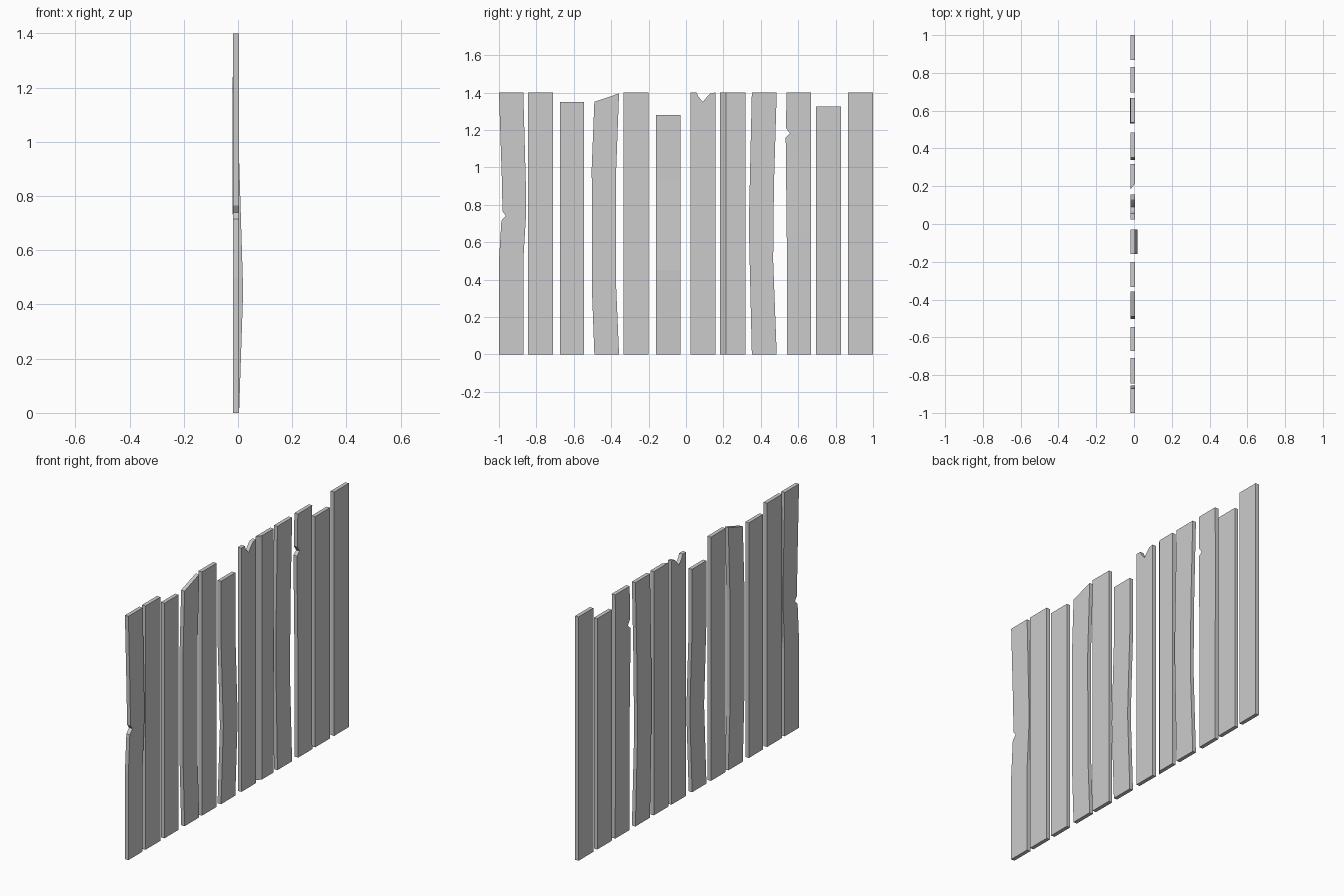
import bpy, bmesh

if "Cube" in bpy.data.objects:
    bpy.data.objects.remove(bpy.data.objects["Cube"])

X_BACK, X_FRONT = -0.018, 0.004


def interp(points, z):
    # piecewise linear x offset along the height
    for (z0, a), (z1, b) in zip(points, points[1:]):
        if z0 <= z <= z1 + 1e-6:
            return a + (b - a) * (z - z0) / (z1 - z0)
    return points[-1][1]


def plank(name, outline, bend=None, slant=0.0):
    # outline in (y, z), extruded through the board thickness
    bm = bmesh.new()
    face = bm.faces.new([bm.verts.new((X_BACK, y, z)) for y, z in outline])
    ext = bmesh.ops.extrude_face_region(bm, geom=[face])
    front = [v for v in ext["geom"] if isinstance(v, bmesh.types.BMVert)]
    y_min = min(y for y, z in outline)
    for v in front:
        v.co.x = X_FRONT
        if slant and v.co.y < y_min + 0.01:
            v.co.y += slant
    if bend:
        for z, _ in bend[1:-1]:
            bmesh.ops.bisect_plane(bm, geom=bm.verts[:] + bm.edges[:] + bm.faces[:],
                                   plane_co=(0, 0, z), plane_no=(0, 0, 1))
        for v in bm.verts:
            v.co.x += interp(bend, v.co.z)
    bmesh.ops.recalc_face_normals(bm, faces=bm.faces[:])
    mesh = bpy.data.meshes.new(name)
    bm.to_mesh(mesh)
    bm.free()
    obj = bpy.data.objects.new(name, mesh)
    bpy.context.collection.objects.link(obj)


def rect(a, b, h):
    return [(a, 0), (b, 0), (b, h), (a, h)]


# straight boards
for i, (a, b, h) in enumerate([(-0.845, -0.71, 1.4), (-0.673, -0.545, 1.35),
                               (-0.333, -0.2, 1.4), (0.695, 0.83, 1.325),
                               (0.867, 1.0, 1.4)]):
    plank(f"straight_plank_{i + 1}", rect(a, b, h))

# bowed board with a chipped edge
plank("chipped_end_plank", [(-1, 0), (-0.87, 0), (-0.87, 0.5), (-0.855, 0.75),
                            (-0.856, 0.9), (-0.87, 1.4), (-1, 1.4), (-0.985, 0.95),
                            (-0.981, 0.765), (-0.963, 0.74), (-0.987, 0.715), (-1, 0.5)])

# bowed board with a slanted top
plank("slant_top_plank", [(-0.49, 0), (-0.358, 0), (-0.373, 0.35), (-0.374, 0.97),
                          (-0.358, 1.395), (-0.49, 1.35), (-0.504, 1.0), (-0.503, 0.35)])

# short board warped forwards
plank("warped_plank", rect(-0.16, -0.03, 1.28),
      bend=[(0, 0), (0.45, 0.015), (0.94, 0.0), (1.28, 0)])

# board with a split top
plank("split_top_plank", [(0.025, 0), (0.157, 0), (0.157, 1.4), (0.13, 1.395),
                          (0.115, 1.38), (0.09, 1.35), (0.065, 1.38), (0.056, 1.4),
                          (0.025, 1.4)])

# board with a planed edge
plank("planed_edge_plank", rect(0.183, 0.318, 1.4), slant=0.03)

# sideways bowed board
plank("bowed_plank", [(0.352, 0), (0.485, 0), (0.466, 0.5), (0.47, 0.9), (0.485, 1.4),
                      (0.352, 1.4), (0.338, 0.78), (0.338, 0.6)])

# board with an edge chip, leaning slightly backwards
plank("edge_chip_plank", [(0.54, 0), (0.668, 0), (0.668, 1.4), (0.537, 1.4),
                          (0.535, 1.21), (0.556, 1.18), (0.533, 1.16), (0.54, 0.5)],
      bend=[(0, 0), (0.66, -0.001), (1.05, -0.003), (1.4, 0)])
